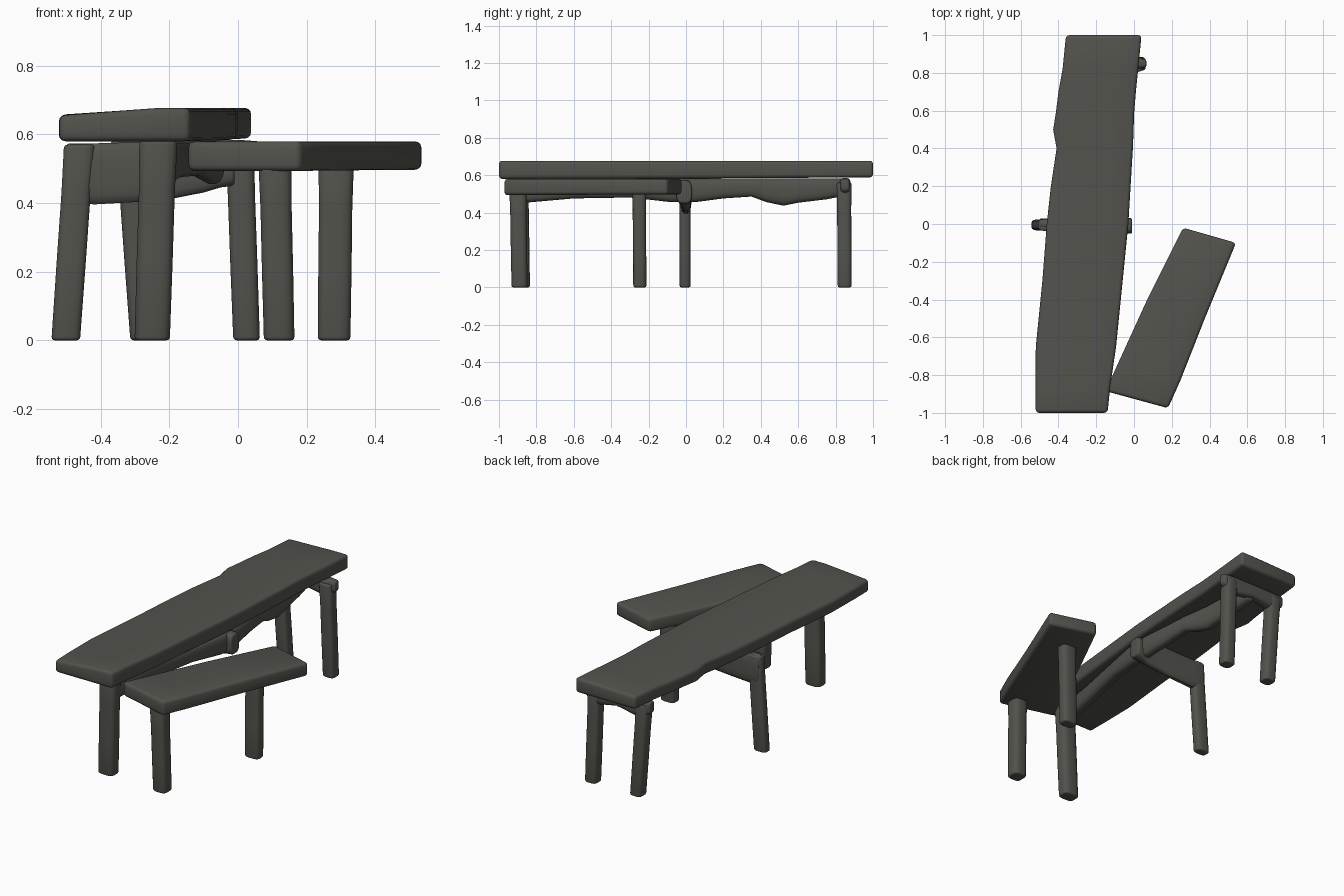
import bpy, bmesh, math
from mathutils import Vector

old = bpy.data.objects.get("Cube")
if old:
    bpy.data.objects.remove(old, do_unlink=True)

wood = bpy.data.materials.new("dark weathered wood")
wood.use_nodes = True
colour = (0.085, 0.085, 0.074, 1)
wood.diffuse_color = colour
bsdf = wood.node_tree.nodes["Principled BSDF"]
bsdf.inputs["Base Color"].default_value = colour
bsdf.inputs["Roughness"].default_value = 0.8


def build(name, rings, bevel):
    """Skin a row of closed rings, cap both ends and round the hard edges."""
    bm = bmesh.new()
    rows = [[bm.verts.new(p) for p in ring] for ring in rings]
    n = len(rows[0])
    for a, b in zip(rows, rows[1:]):
        for i in range(n):
            j = (i + 1) % n
            bm.faces.new((a[i], a[j], b[j], b[i]))
    bm.faces.new(rows[0])
    bm.faces.new(rows[-1])
    bmesh.ops.recalc_face_normals(bm, faces=bm.faces)
    hard = [e for e in bm.edges if e.calc_face_angle(0) > 0.9]
    bmesh.ops.bevel(bm, geom=hard, offset=bevel, segments=3, profile=0.5, affect='EDGES')
    mesh = bpy.data.meshes.new(name)
    bm.to_mesh(mesh)
    bm.free()
    mesh.materials.append(wood)
    obj = bpy.data.objects.new(name, mesh)
    bpy.context.collection.objects.link(obj)
    bpy.ops.object.select_all(action='DESELECT')
    obj.select_set(True)
    bpy.context.view_layer.objects.active = obj
    bpy.ops.object.shade_smooth_by_angle(angle=math.radians(40))


def plank(name, pairs, bottom, top_left, top_right, bevel):
    """Slab between left and right edge points; heights run from front to back."""
    rings = []
    for k, (l, r) in enumerate(pairs):
        t = k / (len(pairs) - 1)
        z0 = bottom[0] + (bottom[1] - bottom[0]) * t
        zl = top_left[0] + (top_left[1] - top_left[0]) * t
        mid = [l[i] * 0.25 + r[i] * 0.75 for i in (0, 1)]
        rings.append([(*l, z0), (*r, z0), (*r, top_right), (*mid, top_right), (*l, zl)])
    build(name, rings, bevel)


def limb(name, sections, u, v, squareness=0.6, bevel=0.01):
    """Rounded bar through sections of (centre, half size along u, half size along v)."""
    u, v = Vector(u), Vector(v)
    rings = []
    for centre, a, b in sections:
        ring = []
        for k in range(16):
            t = math.tau * (k + 0.5) / 16
            c, s = math.cos(t), math.sin(t)
            ring.append(Vector(centre)
                        + u * a * math.copysign(abs(c) ** squareness, c)
                        + v * b * math.copysign(abs(s) ** squareness, s))
        rings.append(ring)
    build(name, rings, bevel)


X, Y, Z = (1, 0, 0), (0, 1, 0), (0, 0, 1)

# Long bench top with a wavy natural edge
edges = [(-1, -.52, -.14), (-.87, -.522, -.127), (-.65, -.52, -.095), (-.3, -.485, -.06),
         (0, -.462, -.03), (.2, -.44, -.018), (.4, -.41, -.006), (.5, -.428, -.002),
         (.58, -.415, 0), (.7, -.40, .01), (.82, -.378, .022), (1, -.36, .04)]
plank("long_bench_top", [((l, y), (r, y)) for y, l, r in edges],
      (.58, .588), (.655, .668), .677, .018)

# Short bench top, set at an angle
plank("short_bench_top",
      [((-.15, -.885), (.18, -.975)), ((-.09, -.75), (.245, -.83)),
       ((.07, -.4), (.375, -.5)), ((.26, -.02), (.54, -.1))],
      (.493, .497), (.58, .58), .58, .018)


# Legs: foot position, top position, half width and half depth
legs = {
    "long_bench_front_leg": ((-.25, -.875), (-.232, -.885), .58, .053, .042),
    "long_bench_middle_leg": ((-.502, -.005), (-.462, -.005), .57, .043, .03),
    "long_bench_back_left_leg": ((.025, .848), (.005, .845), .56, .04, .038),
    "long_bench_back_right_leg": ((-.275, .848), (-.315, .845), .56, .04, .038),
    "short_bench_front_leg": ((.12, -.89), (.108, -.898), .51, .046, .044),
    "short_bench_back_leg": ((.28, -.247), (.286, -.25), .51, .049, .036),
}
for name, (foot, top, h, w, d) in legs.items():
    centres = [Vector((*foot, 0)).lerp(Vector((*top, h)), t) for t in (0, .4, .75, 1)]
    limb(name, [(c, w * s, d * s) for c, s in zip(centres, (.98, 1, 1, 1.06))], X, Y)

# Middle crosspiece: deep at its leg, ending in a thick stump
limb("middle_crosspiece",
     [((-.5, 0, .49), .03, .085), ((-.42, 0, .485), .028, .09), ((-.3, 0, .49), .026, .088),
      ((-.2, 0, .495), .026, .085), ((-.1, -.01, .505), .03, .075),
      ((-.05, -.01, .51), .04, .065), ((-.01, -.01, .51), .042, .06)], Y, Z)

# Back crosspiece, arched between the two back legs
limb("back_crosspiece",
     [((-.37, .85, .55), .025, .035), ((-.3, .85, .53), .032, .055),
      ((-.15, .85, .545), .03, .04), ((0, .85, .53), .032, .055),
      ((.065, .85, .55), .022, .03)], Y, Z)

# Gnarled beam running under the long bench
beam = [(-.88, -.22, .45), (-.6, -.18, .475), (-.3, -.12, .48), (-.08, -.075, .455),
        (.05, -.075, .455), (.2, -.09, .475), (.35, -.1, .485), (.43, -.11, .455),
        (.52, -.12, .436), (.6, -.125, .452), (.75, -.14, .47), (.85, -.15, .49)]
limb("long_bench_beam",
     [((x, y, (low + .582) / 2), .036, (.582 - low) / 2) for y, x, low in beam], X, Z, .75)
